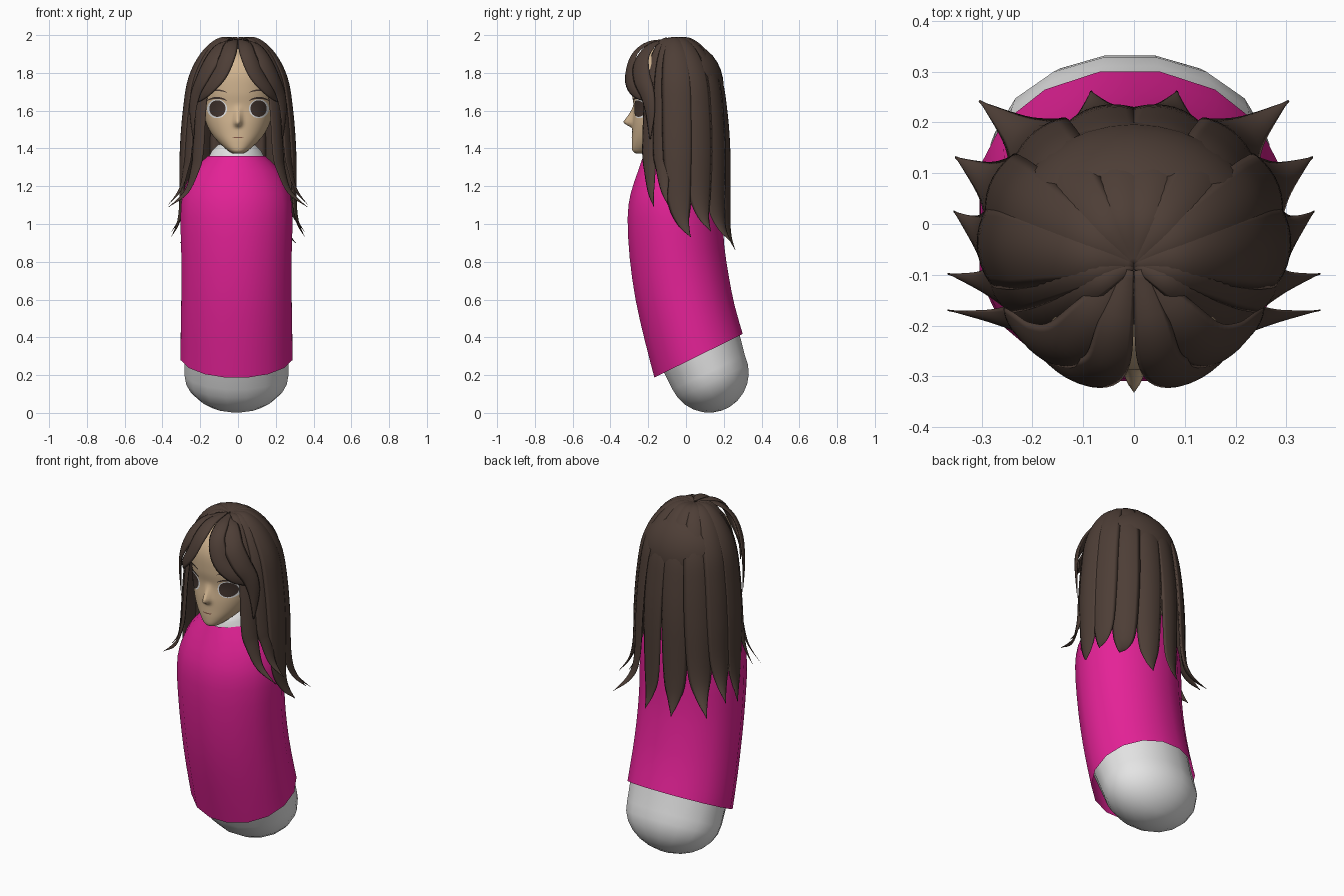
import bpy, bmesh, math
from mathutils import Vector

if "Cube" in bpy.data.objects:
    bpy.data.objects.remove(bpy.data.objects["Cube"])


def material(name, rgb):
    m = bpy.data.materials.new(name)
    m.diffuse_color = (*rgb, 1)
    m.use_nodes = True
    m.node_tree.nodes["Principled BSDF"].inputs["Base Color"].default_value = m.diffuse_color
    return m


SKIN = material("skin tan", (0.64, 0.46, 0.28))
HAIR = material("hair brown", (0.075, 0.048, 0.037))
PINK = material("magenta cloth", (0.78, 0.016, 0.31))
WHITE = material("soft white", (0.78, 0.78, 0.78))
IRIS = material("iris brown", (0.055, 0.035, 0.028))
LIP = material("lip brown", (0.22, 0.09, 0.06))


def spline(rows, n):
    """Catmull-Rom resampling of rows of numbers."""
    out = []
    for i in range(len(rows) - 1):
        a, b, c, d = (rows[max(0, min(len(rows) - 1, i + k))] for k in (-1, 0, 1, 2))
        for j in range(n):
            t = j / n
            out.append([0.5 * (2 * q + (r - p) * t + (2 * p - 5 * q + 4 * r - s) * t * t
                               + (3 * q - p - 3 * r + s) * t ** 3)
                        for p, q, r, s in zip(a, b, c, d)])
    return out + [list(rows[-1])]


def finish(name, bm, mat):
    me = bpy.data.meshes.new(name)
    bm.to_mesh(me)
    bm.free()
    me.materials.append(mat)
    me.polygons.foreach_set("use_smooth", [True] * len(me.polygons))
    ob = bpy.data.objects.new(name, me)
    bpy.context.collection.objects.link(ob)
    return ob


def loft(name, rings, mat, caps=True):
    bm = bmesh.new()
    vs = [[bm.verts.new(p) for p in r] for r in rings]
    n = len(vs[0])
    for a, b in zip(vs, vs[1:]):
        for i in range(n):
            bm.faces.new((a[i], a[(i + 1) % n], b[(i + 1) % n], b[i]))
    if caps:
        bm.faces.new(vs[0])
        bm.faces.new(vs[-1])
    bmesh.ops.recalc_face_normals(bm, faces=bm.faces)
    return finish(name, bm, mat)


# ---- body: tilted oval rings given as (front y, front z, back y, back z, half width)
def oval(row, scale=1.0, n=16):
    fy, fz, by, bz, hw = row
    c = Vector((-0.008, (fy + by) / 2, (fz + bz) / 2))
    h = Vector((0, (by - fy) / 2, (bz - fz) / 2))
    ang = [2 * math.pi * (i + 0.5) / n for i in range(n)]
    return [c + scale * (h * math.sin(a) + Vector((hw * math.cos(a), 0, 0))) for a in ang]


SLEEVE = [(-.172, .185, .305, .42, .302), (-.225, .39, .262, .57, .30),
          (-.272, .60, .232, .72, .297), (-.303, .82, .208, .88, .298),
          (-.314, 1.03, .197, 1.05, .302), (-.298, 1.16, .19, 1.17, .288),
          (-.258, 1.28, .17, 1.28, .235), (-.23, 1.36, .13, 1.36, .155)]
loft("cloth_sleeve", [oval(r) for r in spline(SLEEVE, 2)], PINK, caps=False)

# inner cushion: rounded bottom cap, then follows the sleeve
cushion = []
for k in range(7):
    f = math.radians(84 - 14 * k)
    r, d = math.cos(f), 0.215 * math.sin(f)
    cy, cz = 0.12 + 0.43 * d, 0.215 - 0.9 * d
    cushion.append(oval((cy - .195 * r, cz - .093 * r, cy + .195 * r, cz + .093 * r, .28 * r)))
cushion += [oval(r, 0.95) for r in SLEEVE[1:]]
cushion += [oval((-.222, 1.385, .1, 1.385, .135)), oval((-.19, 1.42, .07, 1.42, .10))]
loft("white_cushion", cushion, WHITE)

# ---- head: (z, half width, front y, back y)
FACE = spline([(1.372, .025, -.262, -.18), (1.388, .052, -.283, -.14), (1.43, .10, -.287, -.05),
               (1.48, .142, -.285, .03), (1.54, .17, -.283, .09), (1.62, .187, -.277, .13),
               (1.70, .196, -.287, .15), (1.80, .195, -.283, .14), (1.88, .16, -.245, .10),
               (1.93, .08, -.17, .03)], 6)


def profile(z):
    for a, b in zip(FACE, FACE[1:]):
        if z <= b[0]:
            t = max(0, (z - a[0]) / (b[0] - a[0]))
            return [p + (q - p) * t for p, q in zip(a, b)]
    return FACE[-1]


def face_y(x, z):
    _, w, yf, yb = profile(z)
    mid = (yf + yb) / 2
    y = mid - (mid - yf) * max(0, 1 - min(1, abs(x) / w) ** 2.2) ** (1 / 2.2)
    up = (z - 1.535) / (0.10 if z > 1.535 else 0.03)
    nose = 0.053 * max(0, 1 - abs(up)) ** 1.3
    return y - nose * math.exp(-(x / 0.018) ** 2)


rings = []
for z, w, yf, yb in FACE:
    ring = []
    for i in range(96):
        a = 2 * math.pi * i / 96
        x, c, mid = w * math.sin(a), math.cos(a), (yf + yb) / 2
        ring.append((x, face_y(x, z) if c > 0 else mid - (yb - mid) * c, z))
    rings.append(ring)
loft("head", rings, SKIN)


# ---- face details: thin patches laid on the face surface
def patch(name, cx, cz, rx, rz, lift, mat, bend=0.0, n=28):
    bm = bmesh.new()

    def vert(r, a):
        x, z = cx + rx * r * math.cos(a), cz + rz * r * math.sin(a) - bend * (r * math.cos(a)) ** 2
        return bm.verts.new((x, face_y(x, z) - lift, z))
    rows = [[vert(r / 4, 2 * math.pi * i / n) for i in range(n)] for r in range(1, 5)]
    mid = vert(0, 0)
    for i in range(n):
        j = (i + 1) % n
        bm.faces.new((mid, rows[0][i], rows[0][j]))
        for a, b in zip(rows, rows[1:]):
            bm.faces.new((a[i], b[i], b[j], a[j]))
    finish(name, bm, mat)


for s, side in ((1, "left"), (-1, "right")):
    patch("eye_white_" + side, s * .111, 1.61, .053, .050, .003, WHITE)
    patch("iris_" + side, s * .109, 1.611, .043, .044, .006, IRIS)
    patch("upper_lash_" + side, s * .112, 1.668, .055, .005, .006, IRIS, bend=.016)
    patch("eyebrow_" + side, s * .108, 1.708, .05, .004, .005, HAIR, bend=.012)
patch("mouth", 0, 1.457, .03, .003, .003, LIP, bend=-.003)


# ---- hair: bulging pointed strands along rows of (x, y, z, half width)
def strand(name, rows):
    pts = spline(rows, 5)
    rings = []
    for i, (x, y, z, w) in enumerate(pts):
        p, w = Vector((x, y, z)), max(w, .002)
        t = Vector(pts[min(i + 1, len(pts) - 1)][:3]) - Vector(pts[max(i - 1, 0)][:3])
        n = p - Vector((0, -.03, min(z, 1.6)))
        side = t.cross(n).normalized()
        n = side.cross(t).normalized()
        bulge = .3 * w
        ring = [p + side * w * k / 4 + n * bulge * (1 - (k / 4) ** 2) for k in range(-4, 5)]
        ring += [p + side * w * k - n * (.1 * w) for k in (.6, 0, -.6)]
        rings.append(ring)
    loft(name, rings, HAIR)


# long locks: angle from the back, half width, tip position
LOCKS = [("back_lock", 15, .078, (.085, .262, .86)), ("rear_side_lock", 42, .080, (.305, .243, .90)),
         ("side_lock", 67, .078, (.352, .132, .96)), ("wide_side_lock", 93, .080, (.355, .025, .93)),
         ("ear_lock", 113, .052, (.367, -.098, 1.105)), ("front_lock", 132, .048, (.367, -.17, 1.09))]
DOME = [(0, 1.972, .15), (.32, 1.976, .5), (.62, 1.90, .8), (.84, 1.77, 1), (.94, 1.6, 1.03),
        (1, 1.38, 1)]
for s, side in ((1, "left"), (-1, "right")):
    for name, deg, w, tip in LOCKS:
        a = math.radians(deg)
        bx, by = .285 * math.sin(a), -.03 + .245 * math.cos(a)
        rows = [(s * bx * f, -.08 + (by + .08) * f, z, w * k) for f, z, k in DOME]
        for f, up, k in ((.1, .20, .8), (.4, .08, .42), (1, 0, 0)):
            rows.append((s * (bx + (tip[0] - bx) * f), by + (tip[1] - by) * f, tip[2] + up, w * k))
        strand(name + "_" + side, rows)
    # swept fringe
    inner = [(.012, -.09, 1.975, .012), (.036, -.20, 1.955, .036), (.055, -.275, 1.89, .045),
             (.10, -.294, 1.79, .05), (.165, -.262, 1.71, .042), (.215, -.20, 1.65, .008)]
    outer = [(.02, -.09, 1.972, .012), (.08, -.18, 1.945, .045), (.135, -.235, 1.87, .055),
             (.185, -.235, 1.78, .055), (.225, -.205, 1.69, .045), (.24, -.19, 1.59, .03),
             (.235, -.19, 1.45, .004)]
    for name, rows in (("inner_fringe_", inner), ("outer_fringe_", outer)):
        strand(name + side, [(s * x, y, z, w) for x, y, z, w in rows])

# scalp under the strands
bm = bmesh.new()
bmesh.ops.create_uvsphere(bm, u_segments=32, v_segments=16, radius=1)
bmesh.ops.scale(bm, vec=(.245, .20, .235), verts=bm.verts)
bmesh.ops.translate(bm, vec=(0, 0, 1.725), verts=bm.verts)
finish("scalp", bm, HAIR)
